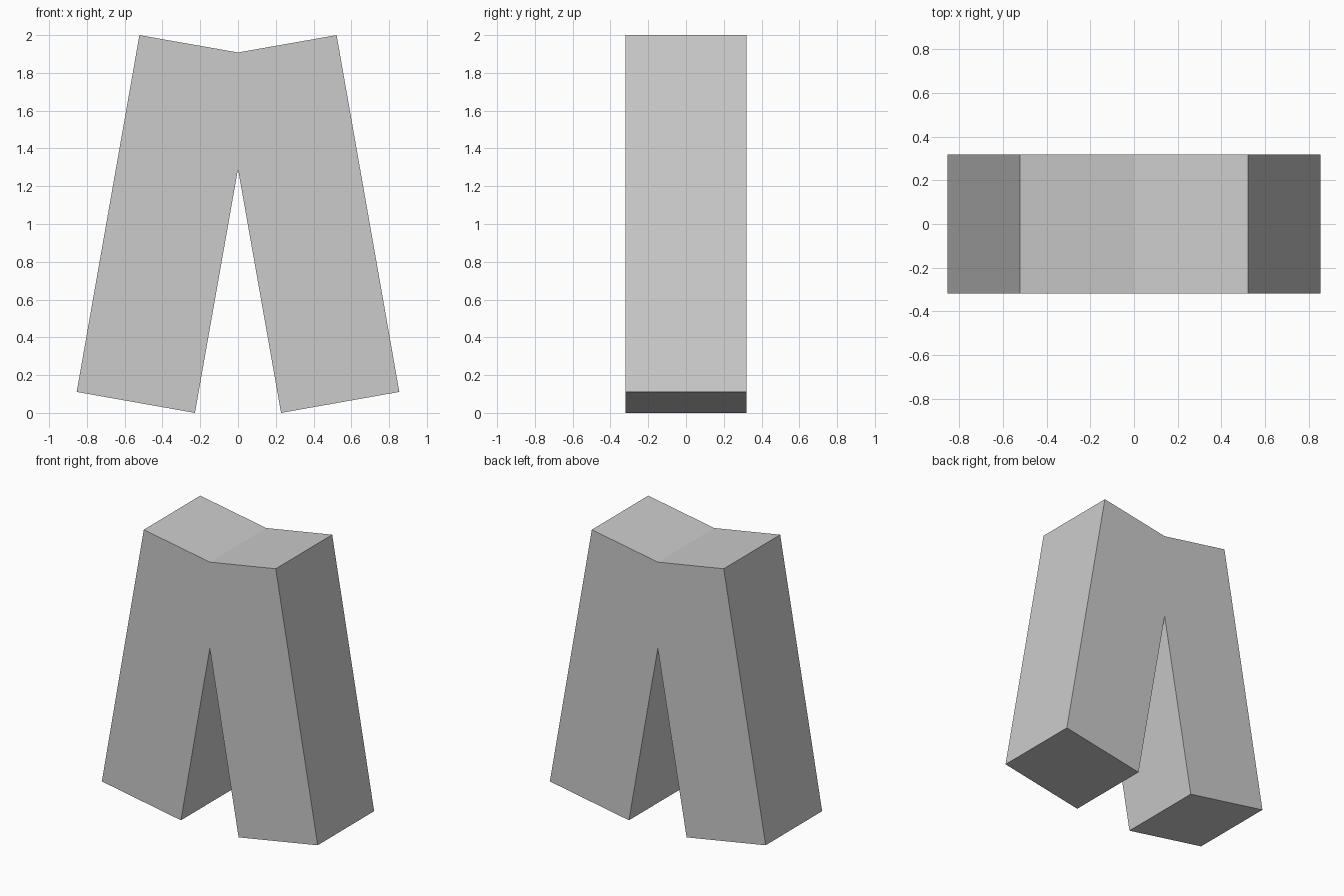
import bpy
import bmesh

cube = bpy.data.objects.get("Cube")
if cube:
    bpy.data.objects.remove(cube, do_unlink=True)

HALF_DEPTH = 0.319

# Plain grey cloth
grey = bpy.data.materials.new("grey")
grey.use_nodes = True
colour = (0.6, 0.6, 0.6, 1)
grey.diffuse_color = colour
grey.node_tree.nodes["Principled BSDF"].inputs["Base Color"].default_value = colour

# Half outline: waist centre, hip, outer hem, inner hem, crotch
half = [(0, 1.908), (0.522, 2.0), (0.854, 0.111), (0.228, 0), (0, 1.292)]
outline = half + [(-x, z) for x, z in reversed(half[1:-1])]

# Trousers: full outline extruded front to back
bm = bmesh.new()
front = bm.faces.new([bm.verts.new((x, -HALF_DEPTH, z)) for x, z in outline])
back = bmesh.ops.extrude_face_region(bm, geom=[front], use_keep_orig=True)
moved = [v for v in back["geom"] if isinstance(v, bmesh.types.BMVert)]
bmesh.ops.translate(bm, verts=moved, vec=(0, 2 * HALF_DEPTH, 0))
# Split the concave front and back panels down the middle
for panel_y in (-HALF_DEPTH, HALF_DEPTH):
    centre = [v for v in bm.verts if abs(v.co.x) < 1e-5 and abs(v.co.y - panel_y) < 1e-5]
    bmesh.ops.connect_verts(bm, verts=centre)
bmesh.ops.recalc_face_normals(bm, faces=bm.faces)

mesh = bpy.data.meshes.new("trousers")
bm.to_mesh(mesh)
bm.free()
mesh.materials.append(grey)
bpy.context.collection.objects.link(bpy.data.objects.new("trousers", mesh))
